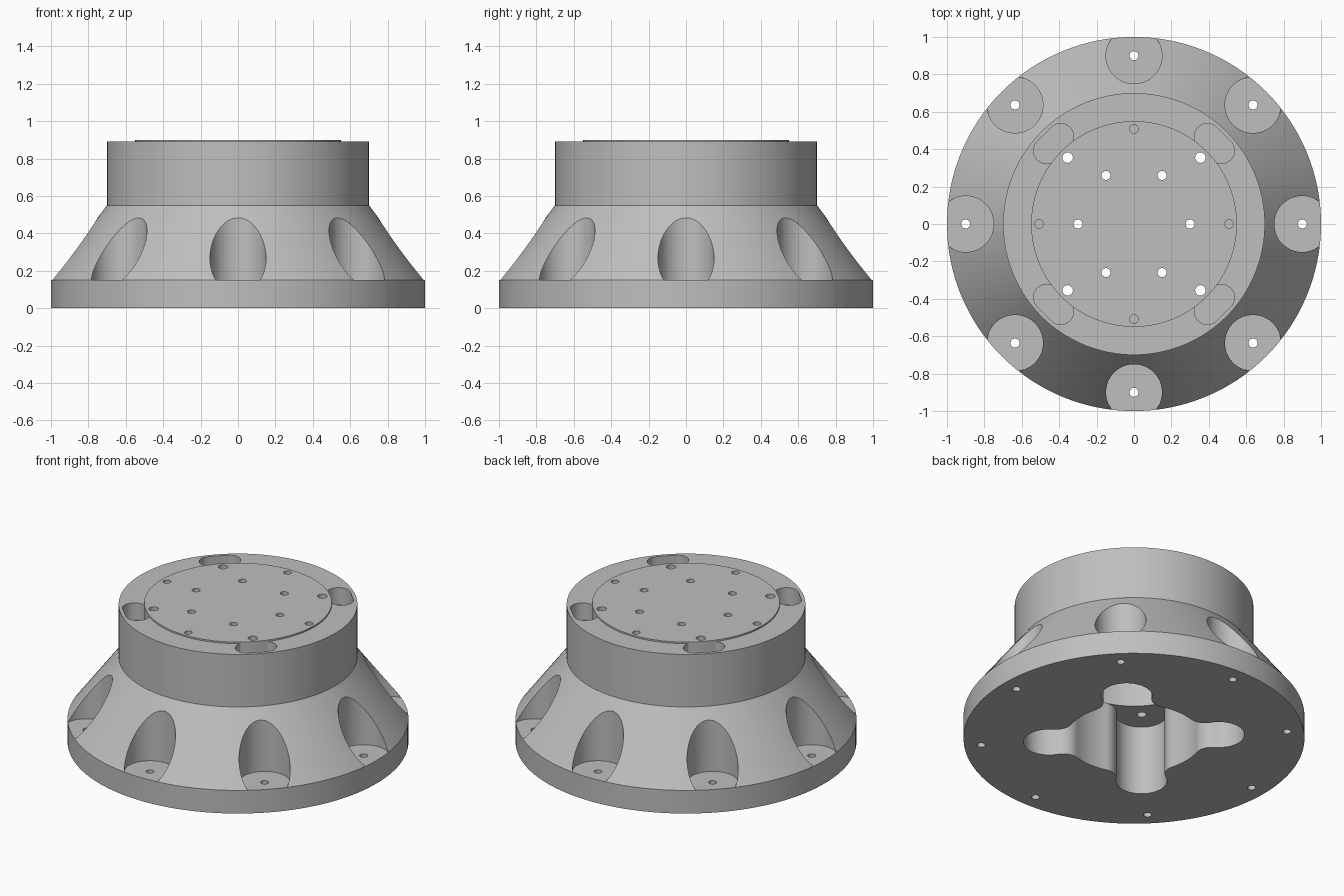
import bpy, bmesh
from math import cos, sin, pi, radians, atan2, acos

cube = bpy.data.objects.get("Cube")
if cube:
    bpy.data.objects.remove(cube, do_unlink=True)

grey = bpy.data.materials.new("machined_grey")
grey.use_nodes = True
colour = (0.52, 0.52, 0.52, 1)
grey.diffuse_color = colour
grey.node_tree.nodes["Principled BSDF"].inputs["Base Color"].default_value = colour


def arc(cx, cy, r, a0, a1, n):
    """Points along an arc, angles in radians."""
    return [(cx + r * cos(a0 + (a1 - a0) * i / n), cy + r * sin(a0 + (a1 - a0) * i / n))
            for i in range(n + 1)]


def circle(cx, cy, r, n):
    return arc(cx, cy, r, 0, 2 * pi, n)[:-1]


def turn(points, a):
    return [(x * cos(a) - y * sin(a), x * sin(a) + y * cos(a)) for x, y in points]


def stack(bm, sections):
    """Closed solid through a list of (outline, height) sections."""
    rings = [[bm.verts.new((x, y, z)) for x, y in pts] for pts, z in sections]
    n = len(rings[0])
    for low, high in zip(rings, rings[1:]):
        for i in range(n):
            j = (i + 1) % n
            bm.faces.new((low[i], low[j], high[j], high[i]))
    bm.faces.new(rings[0][::-1])
    bm.faces.new(rings[-1])


def make(name, solids):
    """One object from several solids, each a list of sections."""
    bm = bmesh.new()
    for sections in solids:
        stack(bm, sections)
    mesh = bpy.data.meshes.new(name)
    bm.to_mesh(mesh)
    bm.free()
    mesh.materials.append(grey)
    obj = bpy.data.objects.new(name, mesh)
    bpy.context.collection.objects.link(obj)
    return obj


def combine(target, name, solids, operation="DIFFERENCE"):
    """Apply a boolean with temporary solids, then remove them."""
    tool = make(name, solids)
    tool.hide_render = True
    mod = target.modifiers.new(name, "BOOLEAN")
    mod.operation, mod.solver, mod.object = operation, "EXACT", tool
    bpy.context.view_layer.objects.active = target
    bpy.ops.object.modifier_apply(modifier=name)
    bpy.data.objects.remove(tool, do_unlink=True)


def hole_ring(radius, count, start, r, z0, z1):
    """Round holes spaced evenly on a circle."""
    holes = []
    for k in range(count):
        a = radians(start) + 2 * pi * k / count
        pts = circle(radius * cos(a), radius * sin(a), r, 24)
        holes.append([(pts, z0), (pts, z1)])
    return holes


# Body: rim, cone and upper drum
SEG = 128
profile = [(1, 0), (1, 0.15), (0.7, 0.55), (0.7, 0.89)]
body = make("flange_body", [[(circle(0, 0, r, SEG), z) for r, z in profile]])

# Bolt pockets round the cone
pockets = []
for k in range(8):
    pts = circle(0.9 * cos(k * pi / 4), 0.9 * sin(k * pi / 4), 0.15, 64)
    pockets.append([(pts, 0.15), (pts, 0.7)])
combine(body, "bolt_pockets", pockets)

# Rounded slots in the top ring
slot = arc(0.608, 0.053, 0.07, 0, pi, 20) + arc(0.608, -0.053, 0.07, pi, 2 * pi, 20)
slots = []
for k in range(4):
    pts = turn(slot, pi / 4 + k * pi / 2)
    slots.append([(pts, 0.78), (pts, 1)])
combine(body, "top_slots", slots)

# Raised top disc
disc = circle(0, 0, 0.55, SEG)
combine(body, "top_disc", [[(disc, 0.7), (disc, 0.9)]], "UNION")

# Underside cavity: round centre, four lobes, filleted junctions
R, LOBE, REACH, FILLET = 0.402, 0.15, 0.5, 0.1
d, e = R + FILLET, LOBE + FILLET
theta = acos((d * d + REACH ** 2 - e * e) / (2 * d * REACH))
fx, fy = d * cos(theta), d * sin(theta)
phi = atan2(fy, fx - REACH)
quarter = (arc(REACH, 0, LOBE, -phi, phi, 28)[:-1]
           + arc(fx, fy, FILLET, phi + pi, theta + pi, 10)[:-1]
           + arc(0, 0, R, theta, pi / 2 - theta, 12)[:-1]
           + arc(fy, fx, FILLET, 1.5 * pi - theta, 0.5 * pi - phi - pi + 2 * pi, 10)[:-1])
outline = []
for k in range(4):
    outline += turn(quarter, pi / 4 + k * pi / 2)
combine(body, "lobed_cavity", [[(outline, -0.1), (outline, 0.45)]])
bore = circle(0, 0, 0.4, SEG)
combine(body, "centre_bore", [[(bore, 0.3), (bore, 0.8)]])

# Bolt holes: rim, disc and lobes, plus shallow dowel holes
holes = hole_ring(0.9, 8, 0, 0.024, -0.1, 0.3)
holes += hole_ring(0.3, 6, 0, 0.024, 0.7, 1)
holes += hole_ring(0.502, 4, 45, 0.028, 0.4, 1)
holes += hole_ring(0.508, 4, 0, 0.023, 0.82, 1)
combine(body, "bolt_holes", holes)

# Smooth curved walls, keep the machined edges sharp
bpy.ops.object.select_all(action="DESELECT")
body.select_set(True)
bpy.context.view_layer.objects.active = body
bpy.ops.object.shade_smooth_by_angle(angle=radians(25))
